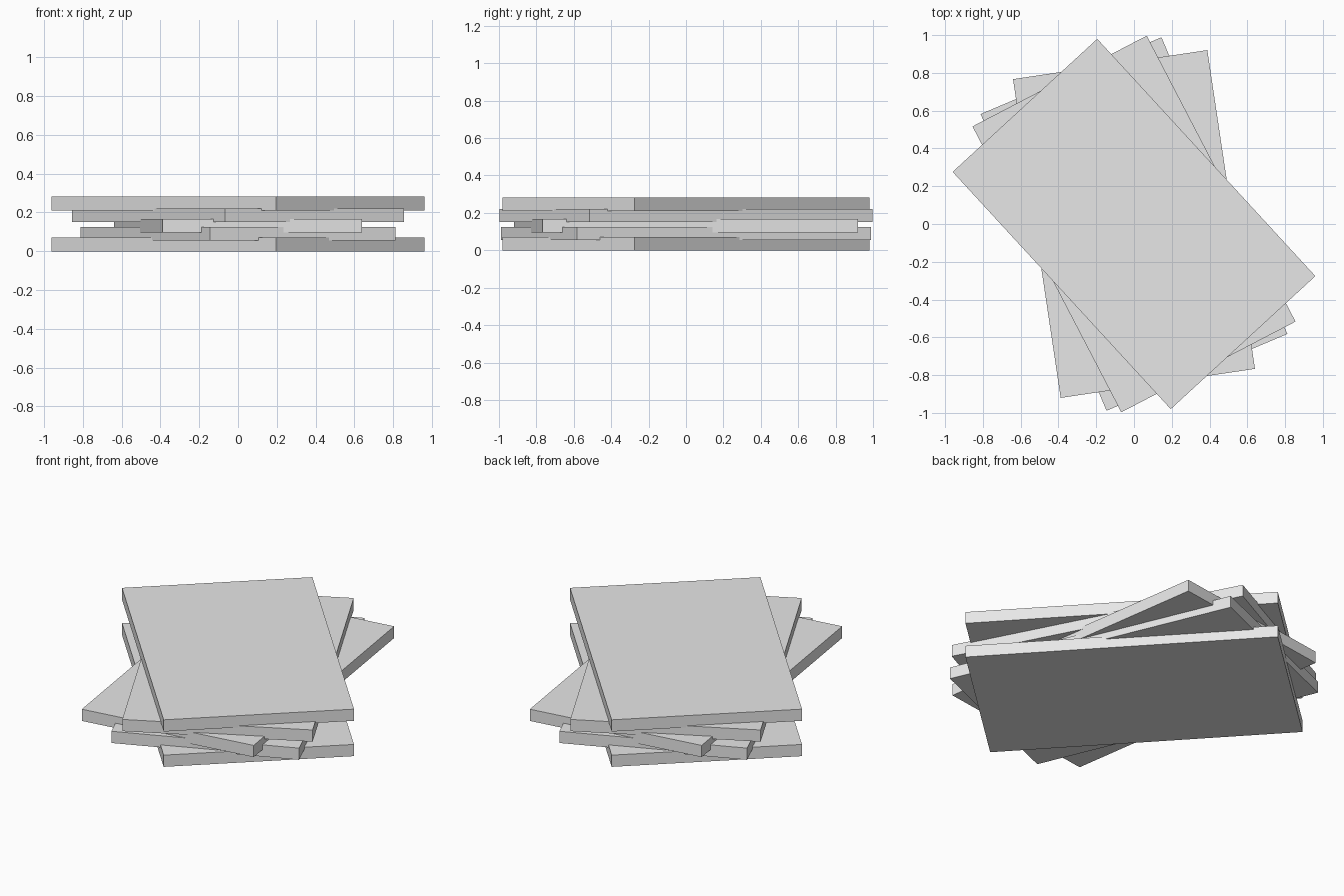
import bpy
import math

if "Cube" in bpy.data.objects:
    bpy.data.objects.remove(bpy.data.objects["Cube"])

# One plain light grey
grey = bpy.data.materials.new("light grey")
grey.diffuse_color = (0.8, 0.8, 0.8, 1.0)
grey.use_nodes = True
grey.node_tree.nodes["Principled BSDF"].inputs["Base Color"].default_value = grey.diffuse_color

WIDTH, LENGTH, THICK = 1.04, 1.706, 0.07


def slab(name, bottom, angle):
    """Flat rectangular slab turned about the vertical axis."""
    bpy.ops.mesh.primitive_cube_add(size=1)
    ob = bpy.context.object
    ob.name = name
    ob.scale = (WIDTH, LENGTH, THICK)
    ob.location.z = bottom + THICK / 2
    ob.rotation_euler.z = math.radians(angle)
    ob.data.materials.append(grey)


# Untidy stack, bottom to top
slab("bottom_slab", 0.0, 42.6)
slab("second_slab", 0.055, 23.0)
slab("middle_slab", 0.096, 8.5)
slab("fourth_slab", 0.15, 27.5)
slab("top_slab", 0.211, 42.6)
